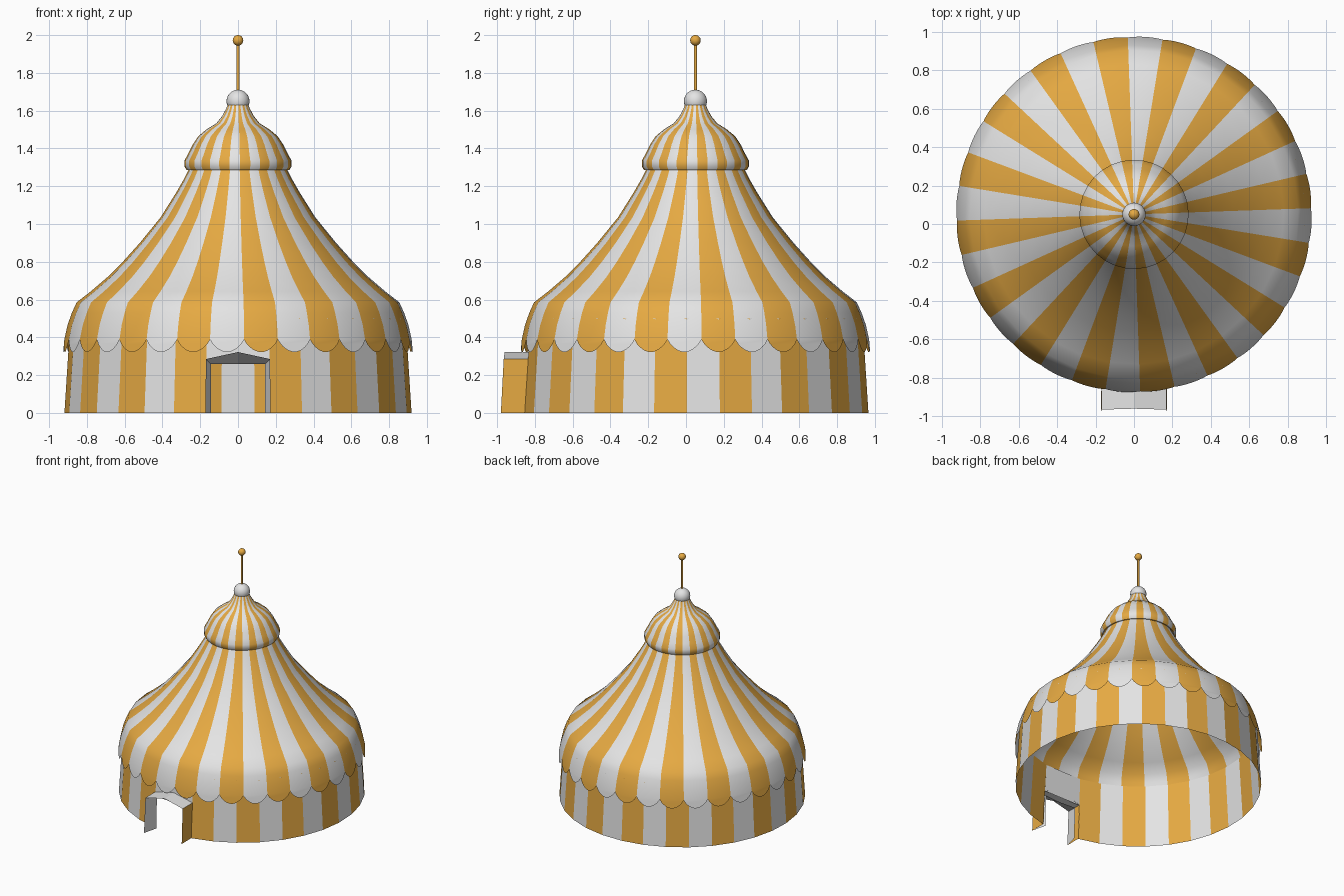
import bpy, bmesh, math
from mathutils import Vector

if "Cube" in bpy.data.objects:
    bpy.data.objects.remove(bpy.data.objects["Cube"])

CY = 0.05          # tent axis sits slightly behind the origin because of the porch
N = 32             # roof stripes
STEP = 2 * math.pi / N
OFFSET = math.radians(2)


def material(name, rgb):
    m = bpy.data.materials.new(name)
    m.diffuse_color = (*rgb, 1)
    m.use_nodes = True
    m.node_tree.nodes["Principled BSDF"].inputs["Base Color"].default_value = m.diffuse_color
    return m


ORANGE = material("orange canvas", (0.79, 0.40, 0.055))
WHITE = material("white canvas", (0.78, 0.78, 0.78))


def finish(name, bm, smooth_angle=None, mats=(ORANGE, WHITE)):
    me = bpy.data.meshes.new(name)
    bm.to_mesh(me)
    bm.free()
    for m in mats:
        me.materials.append(m)
    ob = bpy.data.objects.new(name, me)
    bpy.context.collection.objects.link(ob)
    if smooth_angle:
        bpy.ops.object.select_all(action='DESELECT')
        bpy.context.view_layer.objects.active = ob
        ob.select_set(True)
        bpy.ops.object.shade_smooth_by_angle(angle=math.radians(smooth_angle))
    return ob


def polar(r, a, z):
    return Vector((r * math.cos(a), CY + r * math.sin(a), z))


def striped_canopy(name, profile, scallops=False):
    """Lathe a profile (top to bottom) into N alternating stripes."""
    bm = bmesh.new()
    rings = [[bm.verts.new(polar(r, OFFSET + i * STEP, z)) for i in range(N)]
             for r, z in profile]
    for upper, lower in zip(rings, rings[1:]):
        for i in range(N):
            j = (i + 1) % N
            f = bm.faces.new((upper[i], lower[i], lower[j], upper[j]))
            f.material_index = i % 2
    if scallops:
        last = rings[-1]
        for i in range(N):
            a, b = last[i], last[(i + 1) % N]
            arc = []
            for k in range(1, 12):
                t = k / 12
                drop = math.sin(math.pi * t) ** 0.75
                p = a.co.lerp(b.co, t)
                radial = Vector((p.x, p.y - CY, 0)).normalized()
                arc.append(bm.verts.new(p + radial * 0.009 * drop
                                        - Vector((0, 0, 0.066 * drop))))
            f = bm.faces.new([a] + arc + [b])
            f.material_index = i % 2
    return finish(name, bm, 40)


# Main roof with scalloped valance
striped_canopy("main_roof", [
    (0.255, 1.30), (0.285, 1.24), (0.325, 1.17), (0.41, 1.035), (0.52, 0.90),
    (0.61, 0.80), (0.69, 0.72), (0.78, 0.643), (0.855, 0.585), (0.88, 0.53),
    (0.903, 0.465), (0.92, 0.388)], scallops=True)

# Bell-shaped top canopy
striped_canopy("top_canopy", [
    (0.05, 1.65), (0.063, 1.61), (0.085, 1.57), (0.115, 1.533), (0.165, 1.502),
    (0.21, 1.465), (0.24, 1.42), (0.262, 1.375), (0.284, 1.335),
    (0.284, 1.305), (0.272, 1.285), (0.255, 1.288)])

# Wall: 31 flat panels around the doorway gap, plus a panel over the door
DOOR = math.radians(10.7)
PANELS = 31
wall_step = (2 * math.pi - 2 * DOOR) / PANELS
bm = bmesh.new()
cols = []
for i in range(PANELS + 1):
    a = -math.pi / 2 + DOOR + i * wall_step
    cols.append((bm.verts.new(polar(0.92, a, 0)), bm.verts.new(polar(0.888, a, 0.50))))
for i in range(PANELS):
    (b0, t0), (b1, t1) = cols[i], cols[i + 1]
    bm.faces.new((b0, b1, t1, t0)).material_index = i % 2
lintel = [bm.verts.new(polar(0.902, -math.pi / 2 + s * DOOR, 0.28)) for s in (-1, 1)]
bm.faces.new((lintel[0], lintel[1], cols[0][1], cols[-1][1])).material_index = 1
finish("wall", bm)

# Porch: orange outer sides, white flared lining, low gabled top
bm = bmesh.new()


def panel(points, white, flip=False):
    vs = [bm.verts.new(p) for p in points]
    bm.faces.new(vs[::-1] if flip else vs).material_index = int(white)


ridge_front, ridge_back = (0, -0.96, 0.322), (0, -0.835, 0.322)
lining_mid = (0, -0.865, 0.258)
for s in (-1, 1):
    front_low, front_top = (s * 0.172, -0.98, 0), (s * 0.17, -0.965, 0.285)
    back_low, back_top = (s * 0.17, -0.85, 0), (s * 0.17, -0.835, 0.285)
    in_low, in_top = (s * 0.142, -0.862, 0), (s * 0.142, -0.855, 0.258)
    panel((front_low, back_low, back_top, front_top), False, s < 0)
    panel((front_low, front_top, in_top, in_low), True, s < 0)
    panel((front_top, back_top, ridge_back, ridge_front), True, s < 0)
    panel((front_top, ridge_front, lining_mid, in_top), True, s < 0)
finish("porch", bm)


def ball(name, r, z, mat):
    bpy.ops.mesh.primitive_uv_sphere_add(segments=24, ring_count=14, radius=r,
                                         location=(0, CY, z))
    ob = bpy.context.object
    ob.name = name
    ob.data.materials.append(mat)
    bpy.ops.object.shade_smooth_by_angle(angle=math.radians(40))


# Dome knob, mast and finial
ball("dome_knob", 0.061, 1.65, WHITE)
ball("mast_ball", 0.028, 1.972, ORANGE)
bpy.ops.mesh.primitive_cylinder_add(vertices=12, radius=0.008, depth=0.27,
                                    location=(0, CY, 1.825))
mast = bpy.context.object
mast.name = "mast"
mast.data.materials.append(ORANGE)
bpy.ops.object.shade_smooth_by_angle(angle=math.radians(40))
